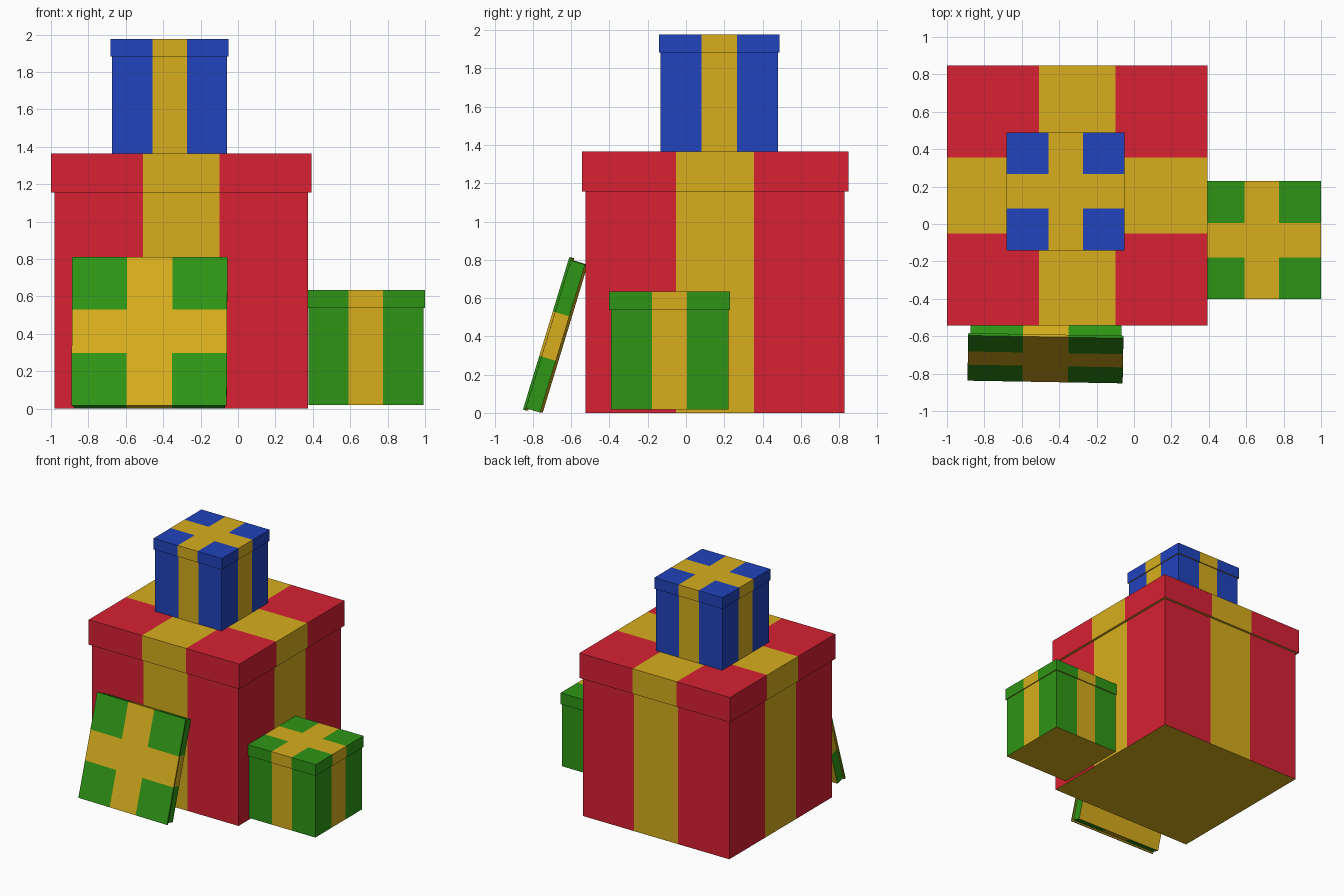
import bpy, bmesh
from math import radians
from mathutils import Matrix, Vector

if "Cube" in bpy.data.objects:
    bpy.data.objects.remove(bpy.data.objects["Cube"])


def paint(name, rgb):
    # colours are given as 0-255 display values and converted to linear
    m = bpy.data.materials.new(name)
    m.diffuse_color = [(c / 255) ** 2.2 for c in rgb] + [1]
    m.use_nodes = True
    m.node_tree.nodes["Principled BSDF"].inputs["Base Color"].default_value = m.diffuse_color
    return m


RED = paint("red", (214, 38, 54))
BLUE = paint("blue", (38, 69, 187))
GREEN = paint("green", (50, 148, 28))
GOLD = paint("gold", (214, 172, 34))


def wrapped_block(name, width, z0, z1, ribbon, paper, matrix):
    """Closed block whose faces are split so that a flush ribbon cross can be coloured."""
    bm = bmesh.new()
    bmesh.ops.create_cube(bm, size=1)
    bmesh.ops.transform(bm, verts=bm.verts, matrix=Matrix.Translation((0, 0, (z0 + z1) / 2))
                        @ Matrix.Diagonal((width, width, z1 - z0, 1)))
    for axis in (Vector((1, 0, 0)), Vector((0, 1, 0))):
        for side in (-1, 1):
            bmesh.ops.bisect_plane(bm, geom=bm.verts[:] + bm.edges[:] + bm.faces[:],
                                   plane_co=axis * side * ribbon / 2, plane_no=axis)
    bm.normal_update()
    for f in bm.faces:
        c = f.calc_center_median()
        in_ribbon = min(abs(c.x), abs(c.y)) < ribbon / 2
        f.material_index = 1 if in_ribbon or f.normal.z < -0.5 else 0
    mesh = bpy.data.meshes.new(name)
    bm.to_mesh(mesh)
    bm.free()
    mesh.materials.append(paper)
    mesh.materials.append(GOLD)
    obj = bpy.data.objects.new(name, mesh)
    obj.matrix_world = matrix
    bpy.context.collection.objects.link(obj)


def gift(name, base, width, height, paper, rotation=Matrix()):
    """Gift box: slightly narrower body with a lid on top, standing at base."""
    m = Matrix.Translation(base) @ rotation
    split = height * 0.847
    ribbon = width * 0.293
    wrapped_block(name + "_body", width * 0.973, 0, split, ribbon, paper, m)
    wrapped_block(name + "_lid", width, split, height, ribbon, paper, m)


# Upright boxes
gift("large_red_box", (-0.304, 0.152, 0), 1.392, 1.365, RED)
gift("small_blue_box", (-0.366, 0.174, 1.365), 0.631, 0.612, BLUE)
gift("small_green_box", (0.684, -0.086, 0.018), 0.631, 0.615, GREEN)

# Flat box leaning against the front of the large one
lean = Matrix.Rotation(radians(-1), 4, 'Z') @ Matrix.Rotation(radians(73.1), 4, 'X')
gift("flat_green_box", (-0.472, -0.638, 0.388), 0.83, 0.09, GREEN, lean)
